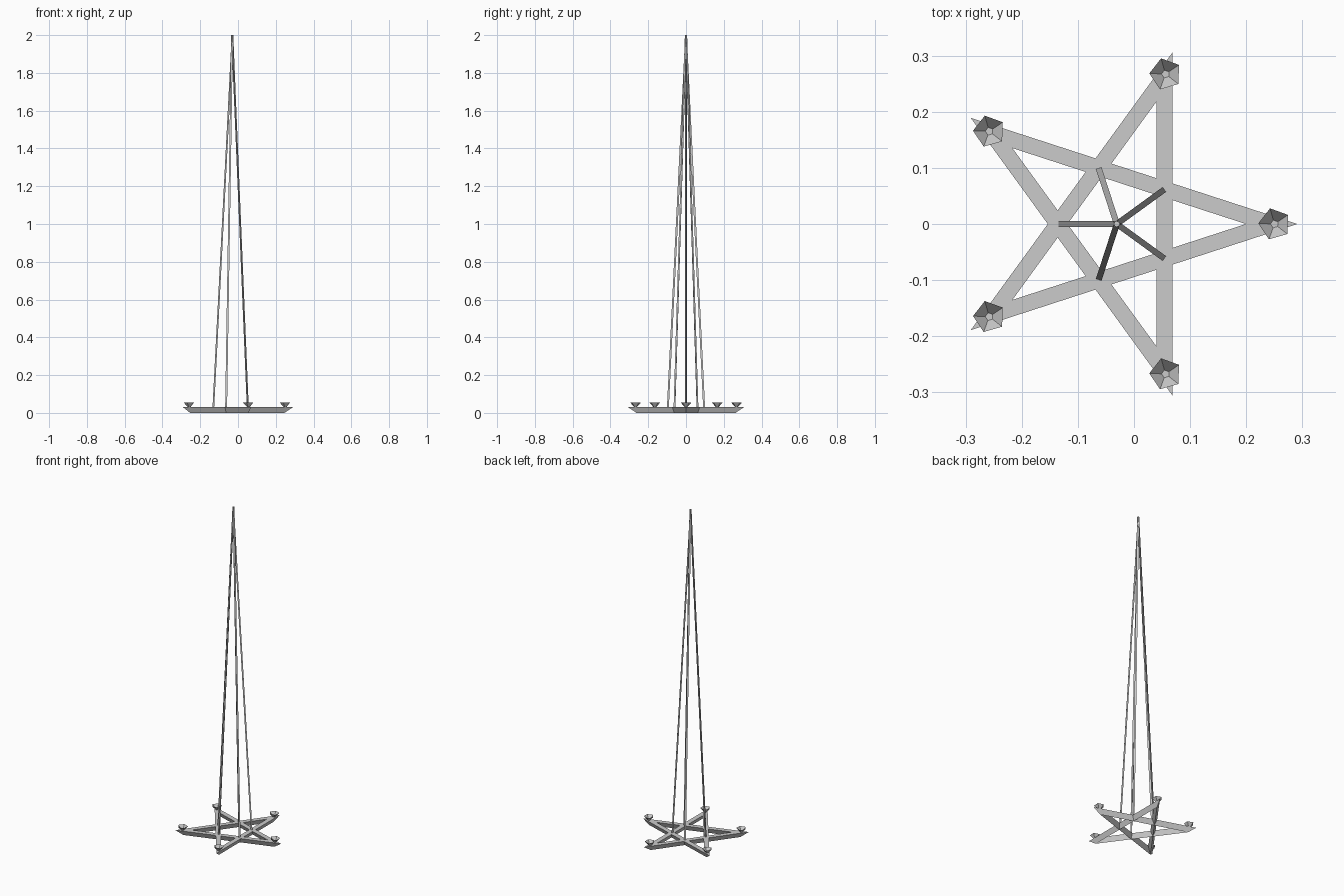
import bpy, bmesh, math
from mathutils import Vector

if "Cube" in bpy.data.objects:
    bpy.data.objects.remove(bpy.data.objects["Cube"])

CX = -0.0306          # star centre along x
R = 0.276             # centre-line radius of the star tips
HALF = 0.0142         # half width of a star bar
BAR_H = 0.03          # bar height


def polar(r, deg, z):
    a = math.radians(deg)
    return Vector((CX + r * math.cos(a), r * math.sin(a), z))


def make_object(name, verts, faces):
    mesh = bpy.data.meshes.new(name)
    mesh.from_pydata([tuple(v) for v in verts], [], faces)
    bm = bmesh.new()
    bm.from_mesh(mesh)
    bmesh.ops.recalc_face_normals(bm, faces=bm.faces)
    bm.to_mesh(mesh)
    bm.free()
    obj = bpy.data.objects.new(name, mesh)
    bpy.context.collection.objects.link(obj)
    return obj


# Star base: one mitred loop of three-sided bars, flat on top, ridge below
miter = HALF / math.sin(math.radians(18))
verts, faces = [], []
for i in range(5):
    ang = 144 * i
    verts += [polar(R + miter, ang, BAR_H), polar(R - miter, ang, BAR_H), polar(R, ang, 0)]
    for j in range(3):
        k, n = (j + 1) % 3, (i + 1) % 5
        faces.append((3 * i + j, 3 * i + k, 3 * n + k, 3 * n + j))
make_object("star_base", verts, faces)

# Open five-sided cups on the star tips, point down
for i in range(5):
    c = polar(0.281, 72 * i, 0)
    verts = [c + Vector((0, 0, 0.022))]
    for j in range(5):
        a = math.radians(178 + 72 * j)
        verts.append(c + Vector((0.029 * math.cos(a), 0.029 * math.sin(a), 0.054)))
    faces = [(0, 1 + j, 1 + (j + 1) % 5) for j in range(5)]
    make_object(f"tip_cup_{i + 1}", verts, faces)

# Thin three-sided poles from the inner star corners to the peak, flat side out
for i in range(5):
    ang = 36 + 72 * i
    a = math.radians(ang)
    out = Vector((math.cos(a), math.sin(a), 0))
    side = Vector((-out.y, out.x, 0))
    section = [out * 0.003 + side * 0.0053, out * 0.003 - side * 0.0053, out * -0.006]
    low, high = polar(0.102, ang, 0.018), Vector((CX, 0, 2.0))
    verts = [low + s for s in section] + [high + s for s in section]
    faces = [(j, (j + 1) % 3, 3 + (j + 1) % 3, 3 + j) for j in range(3)]
    faces += [(2, 1, 0), (3, 4, 5)]
    make_object(f"pole_{i + 1}", verts, faces)
